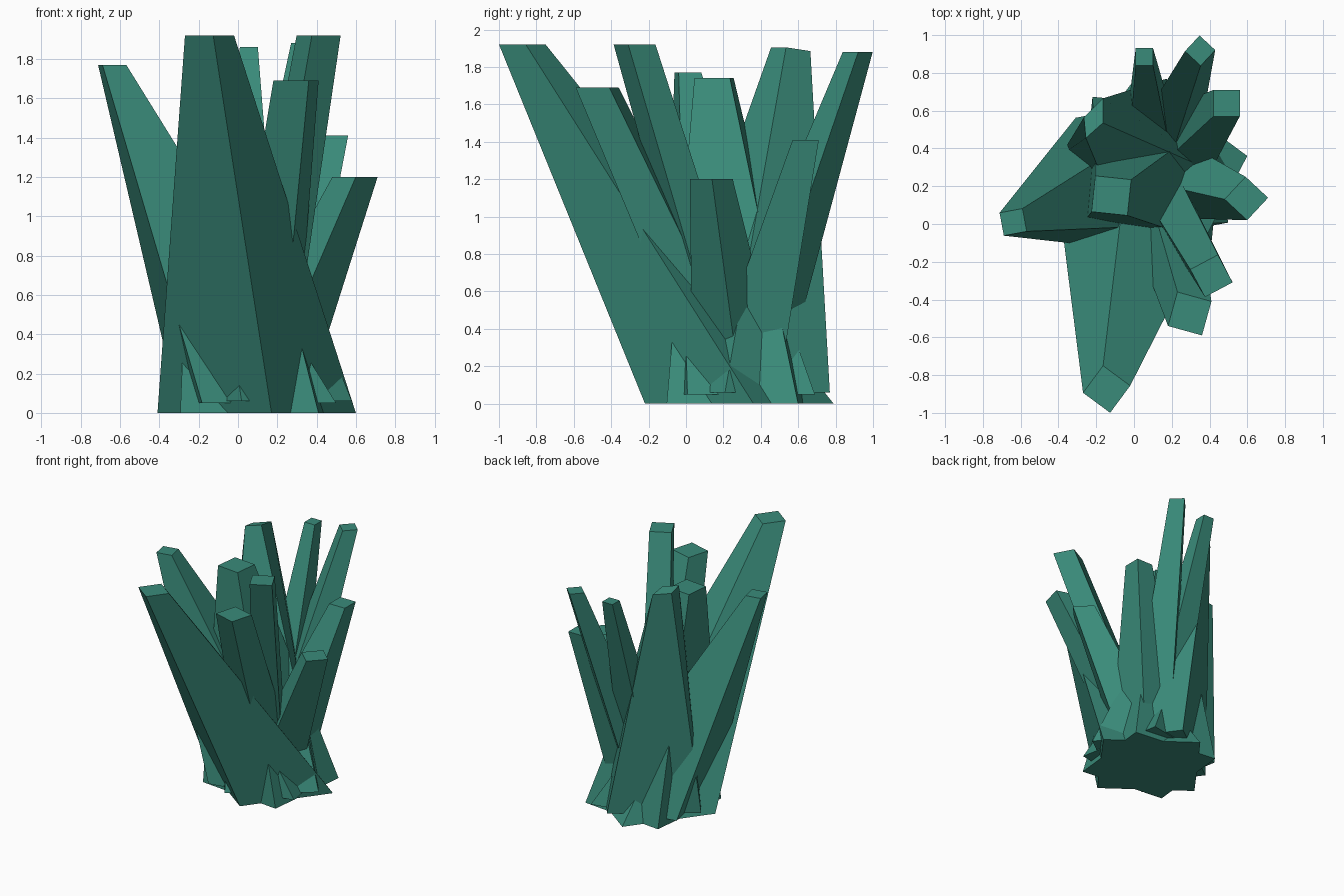
import bpy
import math

if "Cube" in bpy.data.objects:
    bpy.data.objects.remove(bpy.data.objects["Cube"])

# single crystal colour
green = bpy.data.materials.new("crystal green")
green.diffuse_color = (0.042, 0.26, 0.195, 1)
green.use_nodes = True
green.node_tree.nodes["Principled BSDF"].inputs["Base Color"].default_value = green.diffuse_color

ROOT = (0.095, 0.285)  # shared centre where every crystal grows from


def ring(cx, cy, z, r, deg):
    """Square ring of corners, first corner at the given angle."""
    return [(cx + r * math.cos(math.radians(deg + 90 * i)),
             cy + r * math.sin(math.radians(deg + 90 * i)), z) for i in range(4)]


def crystal(name, bottom, top):
    """Tapered four-sided shard between two rings."""
    faces = [(3, 2, 1, 0), (4, 5, 6, 7)]
    faces += [(i, (i + 1) % 4, 4 + (i + 1) % 4, 4 + i) for i in range(4)]
    mesh = bpy.data.meshes.new(name)
    mesh.from_pydata(bottom + top, [], faces)
    mesh.materials.append(green)
    ob = bpy.data.objects.new(name, mesh)
    bpy.context.collection.objects.link(ob)


# name, tip x, tip y, tip z, tip radius, base radius, base z, angle
shards = [
    ("front_large_crystal", -0.145, -0.875, 1.92, 0.126, 0.51, 0.0, 8.5),
    ("left_crystal", -0.64, 0.01, 1.77, 0.087, 0.49, 0.05, -34.5),
    ("centre_crystal", -0.12, 0.15, 1.74, 0.135, 0.50, 0.0, 39),
    ("front_short_crystal", 0.295, -0.475, 1.69, 0.132, 0.215, 0.05, 29.5),
    ("front_tall_crystal", 0.41, -0.275, 1.92, 0.117, 0.16, 0.05, -17),
    ("right_crystal", 0.595, 0.135, 1.20, 0.115, 0.25, 0.05, 2),
    ("back_right_crystal", 0.49, 0.64, 1.41, 0.099, 0.29, 0.05, 45),
    ("back_far_crystal", 0.35, 0.918, 1.88, 0.08, 0.22, 0.05, 2),
    ("back_thin_crystal", 0.055, 0.885, 1.86, 0.065, 0.21, 0.05, 45),
]
for name, x, y, z, r_tip, r_base, z_base, deg in shards:
    crystal(name, ring(*ROOT, z_base, r_base, deg), ring(x, y, z, r_tip, deg))

# back left crystal has a skewed tip
crystal("back_left_crystal", ring(*ROOT, 0.06, 0.49, -9),
        [(-0.165, 0.535, 1.905), (-0.165, 0.665, 1.885),
         (-0.265, 0.565, 1.885), (-0.255, 0.455, 1.905)])
